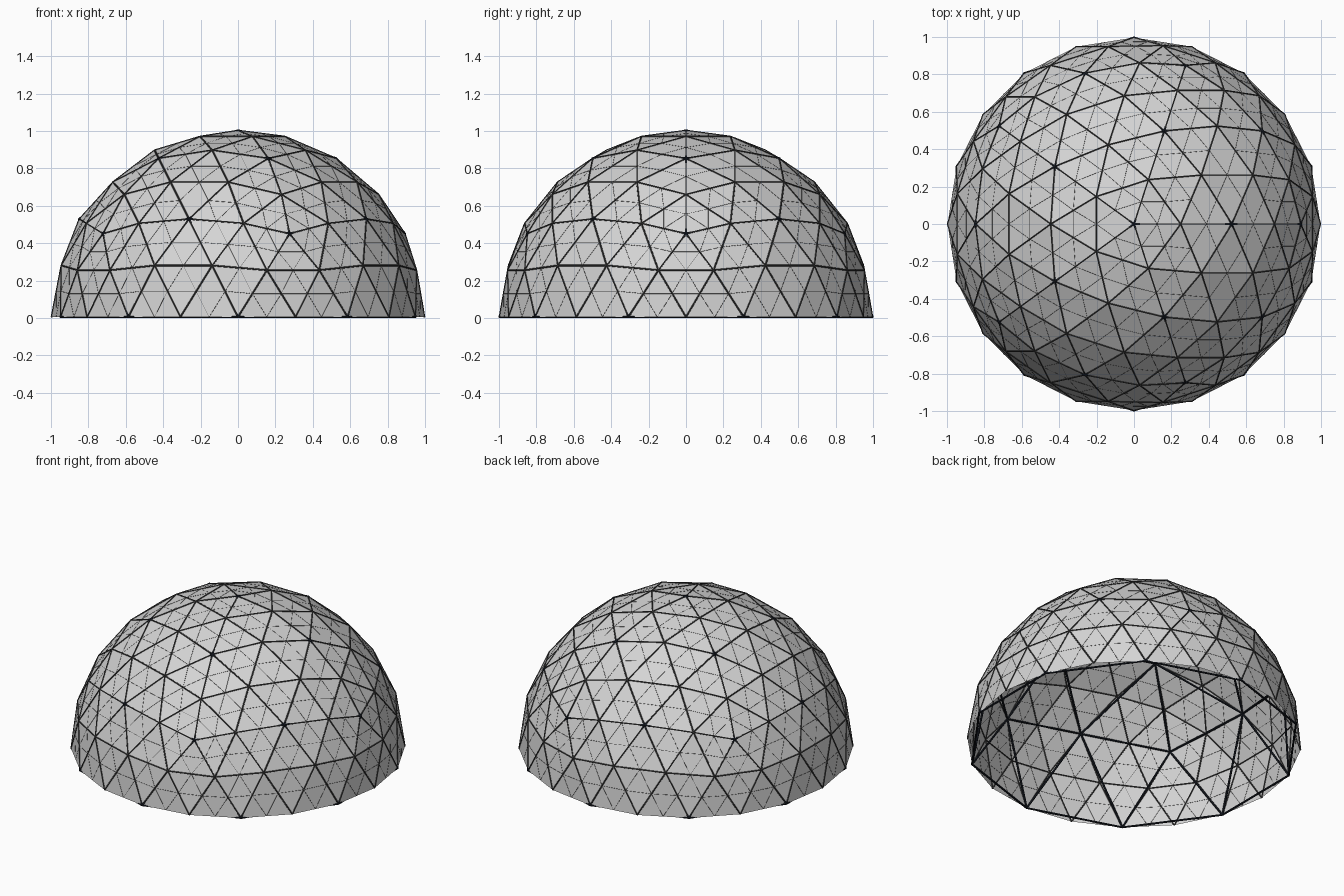
import bpy, bmesh
from mathutils import Matrix, Vector

if "Cube" in bpy.data.objects:
    bpy.data.objects.remove(bpy.data.objects["Cube"])


def material(name, rgb):
    m = bpy.data.materials.new(name)
    m.diffuse_color = (*rgb, 1.0)
    m.use_nodes = True
    m.node_tree.nodes["Principled BSDF"].inputs["Base Color"].default_value = m.diffuse_color
    return m


PANEL = material("panel grey", (0.66, 0.66, 0.66))
STRUT = material("dark grey strut", (0.045, 0.045, 0.045))
FRAME = material("blue black frame", (0.01, 0.013, 0.02))


def dome_mesh(level, split=False):
    """Upper half of a geodesic sphere."""
    bm = bmesh.new()
    bmesh.ops.create_icosphere(bm, subdivisions=level, radius=0.997)
    bmesh.ops.bisect_plane(bm, geom=bm.verts[:] + bm.edges[:] + bm.faces[:],
                           dist=1e-4, plane_co=(0, 0, 0), plane_no=(0, 0, 1),
                           clear_inner=True)
    if split:  # flat split of every panel into four
        bmesh.ops.subdivide_edges(bm, edges=bm.edges[:], cuts=1,
                                  use_grid_fill=True)
    return bm


def bars(src, radius, rim):
    """Six-sided bars along the edges of src, with or without the rim."""
    bm = bmesh.new()
    for e in src.edges:
        if e.is_boundary and not rim:
            continue
        a, b = e.verts[0].co, e.verts[1].co
        turn = (b - a).to_track_quat('Z', 'Y').to_matrix().to_4x4()
        bmesh.ops.create_cone(bm, cap_ends=True, segments=6, radius1=radius,
                              radius2=radius, depth=(b - a).length,
                              matrix=Matrix.Translation((a + b) / 2) @ turn)
    src.free()
    return bm


def add(name, bm, mat, lift):
    me = bpy.data.meshes.new(name)
    bmesh.ops.translate(bm, verts=bm.verts[:], vec=Vector((0, 0, lift)))
    bm.to_mesh(me)
    bm.free()
    me.materials.append(mat)
    bpy.context.collection.objects.link(bpy.data.objects.new(name, me))


# Flat triangular skin
add("dome_panels", dome_mesh(3), PANEL, 0.005)
# Struts along every panel edge
add("panel_struts", bars(dome_mesh(3), 0.0045, False), STRUT, 0.005)
# Thin glazing bars dividing each panel into four
add("glazing_bars", bars(dome_mesh(3, True), 0.001, False), STRUT, 0.005)
# Heavy, coarser inner frame with a floor ring
add("inner_frame", bars(dome_mesh(2), 0.0065, True), FRAME, 0.0055)
